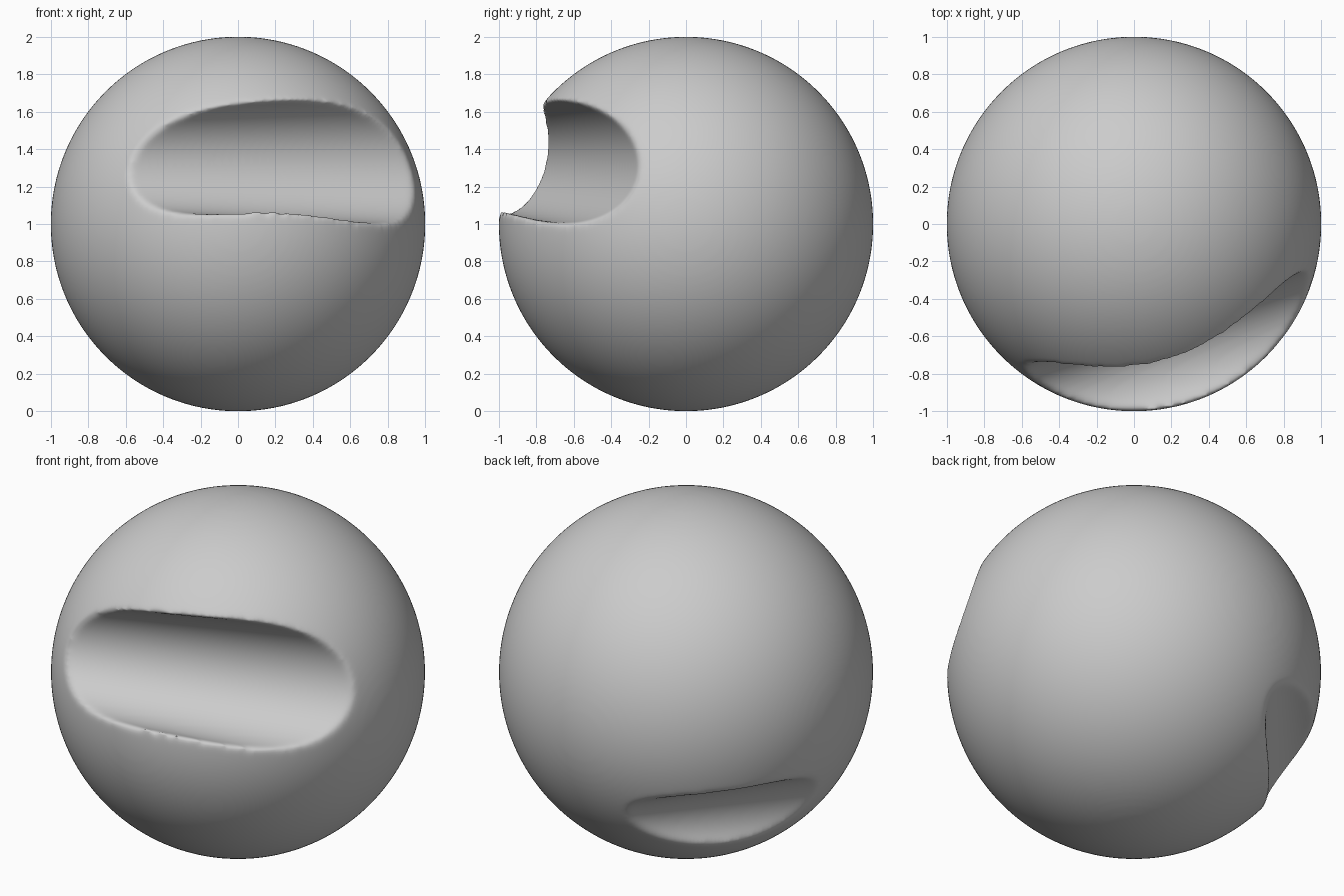
import bpy, bmesh
from mathutils import Vector, Matrix

if "Cube" in bpy.data.objects:
    bpy.data.objects.remove(bpy.data.objects["Cube"])

CENTRE = Vector((0, 0, 1))


def mesh_object(name, bm):
    mesh = bpy.data.meshes.new(name)
    bm.to_mesh(mesh)
    bm.free()
    obj = bpy.data.objects.new(name, mesh)
    bpy.context.collection.objects.link(obj)
    return obj


def cone_cutter(name, start, end, r_start, r_end):
    """Tapered round bar between two points given from the ball centre."""
    a, b = Vector(start), Vector(end)
    rot = (b - a).to_track_quat('Z', 'Y').to_matrix().to_4x4()
    bm = bmesh.new()
    bmesh.ops.create_cone(bm, cap_ends=True, segments=128, radius1=r_start,
                          radius2=r_end, depth=(b - a).length,
                          matrix=Matrix.Translation(CENTRE + (a + b) / 2) @ rot)
    obj = mesh_object(name, bm)
    obj.hide_render = True
    obj.hide_set(True)
    return obj


# Ball
bm = bmesh.new()
bmesh.ops.create_icosphere(bm, subdivisions=6, radius=1.001,
                           matrix=Matrix.Translation(CENTRE))
ball = mesh_object("grooved_ball", bm)

# Front groove: long taper, widening to the right
def front_axis(x):
    return (x, -0.885 + 0.283 * x, 0.352)

front = cone_cutter("front_groove_cutter", front_axis(-1.5), front_axis(1.6),
                    0.309 - 0.052 * 1.5, 0.309 + 0.052 * 1.6)

# Back left groove: shorter and lower, widening to the left
along = Vector((-0.667, -0.745, 0))
outward = Vector((-0.648, 0.58, -0.49))

def back_axis(s):
    return along * s + outward * (1.14 + 0.07 * s)

back = cone_cutter("back_groove_cutter", back_axis(-1.1), back_axis(1.1),
                   0.29 - 0.11, 0.29 + 0.11)

# Cut the grooves, then soften their rims
for cutter in (front, back):
    mod = ball.modifiers.new("cut", 'BOOLEAN')
    mod.operation = 'DIFFERENCE'
    mod.solver = 'EXACT'
    mod.object = cutter
mod = ball.modifiers.new("even_mesh", 'REMESH')
mod.mode = 'VOXEL'
mod.voxel_size = 0.015
mod.use_smooth_shade = True
mod = ball.modifiers.new("soft_rims", 'SMOOTH')
mod.factor = 0.5
mod.iterations = 16
